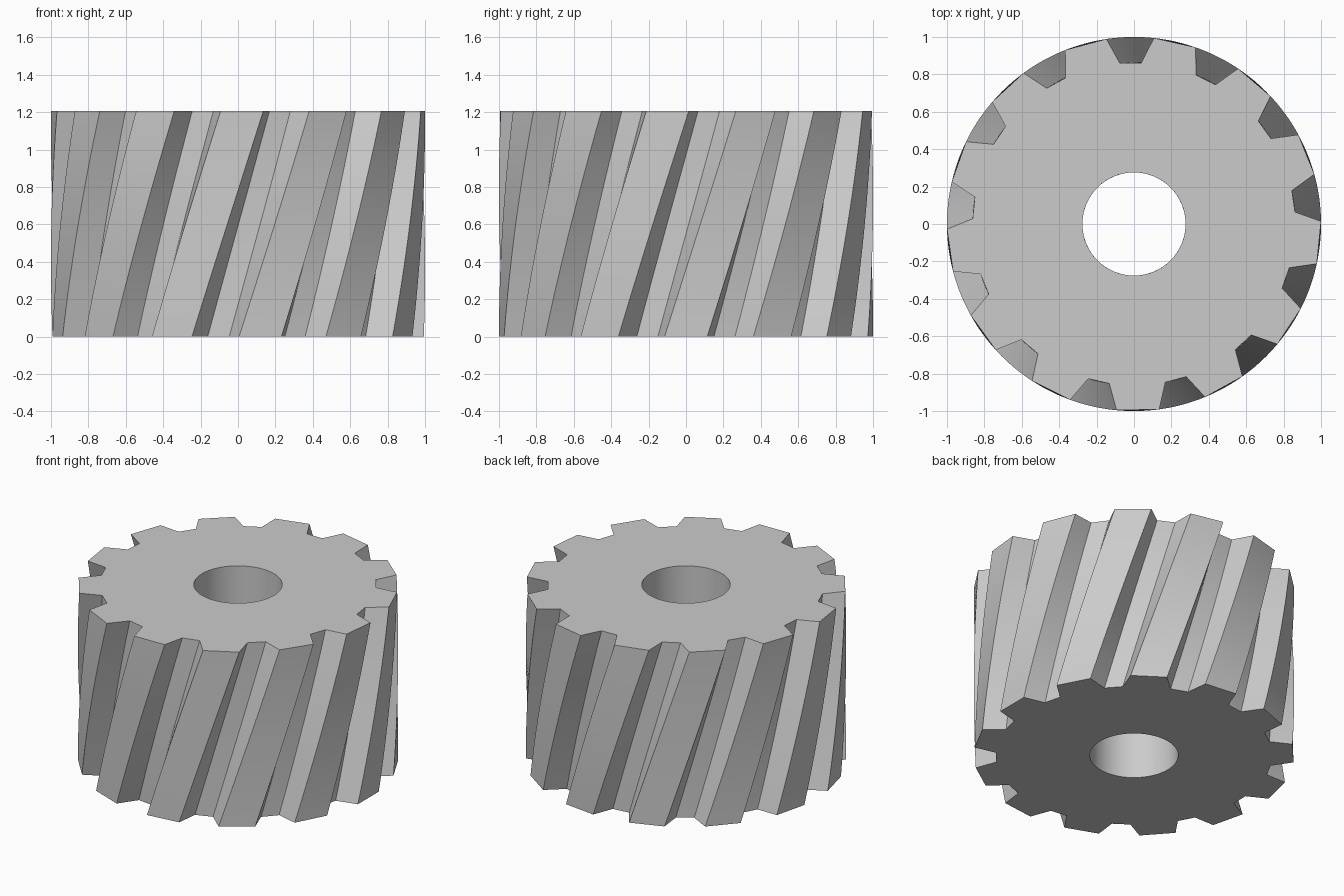
import bpy
import bmesh
from math import cos, sin, radians

cube = bpy.data.objects.get("Cube")
if cube:
    bpy.data.objects.remove(cube, do_unlink=True)

TEETH = 13
TIP_R, ROOT_R, BORE_R = 1.0, 0.863, 0.276
HEIGHT, TWIST, LAYERS = 1.205, 22.0, 24
PHASE = 91.2                  # centre of one groove on the top face
MOUTH, FLOOR = 7.3, 3.85      # half angles of a groove
PITCH = 360 / TEETH

# Groove corners as (angle, radius), with bore points alongside
groove = [(-MOUTH, TIP_R), (-FLOOR, ROOT_R), (FLOOR, ROOT_R), (MOUTH, TIP_R)]
outline, bore = [], []
for t in range(TEETH):
    for k, (angle, radius) in enumerate(groove):
        outline.append((t * PITCH + angle, radius))
        bore.append((t * PITCH + (k - 1.5) * PITCH / 4, BORE_R))


def add_ring(bm, profile, level):
    """One twisted copy of a polar profile."""
    f = level / LAYERS
    turn = PHASE - TWIST * (1 - f)
    return [bm.verts.new((r * cos(radians(a + turn)), r * sin(radians(a + turn)), HEIGHT * f))
            for a, r in profile]


def join_rings(bm, lower, upper):
    n = len(lower)
    for i in range(n):
        j = (i + 1) % n
        bm.faces.new((lower[i], lower[j], upper[j], upper[i]))


# Twisted teeth, bore wall and the two end faces
bm = bmesh.new()
outer = [add_ring(bm, outline, level) for level in range(LAYERS + 1)]
inner = [add_ring(bm, bore, level) for level in range(LAYERS + 1)]
for level in range(LAYERS):
    join_rings(bm, outer[level], outer[level + 1])
    join_rings(bm, inner[level + 1], inner[level])
join_rings(bm, inner[0], outer[0])
join_rings(bm, outer[-1], inner[-1])
bmesh.ops.recalc_face_normals(bm, faces=bm.faces)

mesh = bpy.data.meshes.new("helical_gear")
bm.to_mesh(mesh)
bm.free()
gear = bpy.data.objects.new("helical_gear", mesh)
bpy.context.collection.objects.link(gear)

# Plain grey metal
grey = bpy.data.materials.new("grey_metal")
grey.use_nodes = True
colour = (0.6, 0.6, 0.6, 1)
grey.diffuse_color = colour
grey.node_tree.nodes["Principled BSDF"].inputs["Base Color"].default_value = colour
mesh.materials.append(grey)

# Smooth along the twist, sharp at the tooth corners
bpy.ops.object.select_all(action="DESELECT")
gear.select_set(True)
bpy.context.view_layer.objects.active = gear
bpy.ops.object.shade_smooth_by_angle(angle=radians(25))
